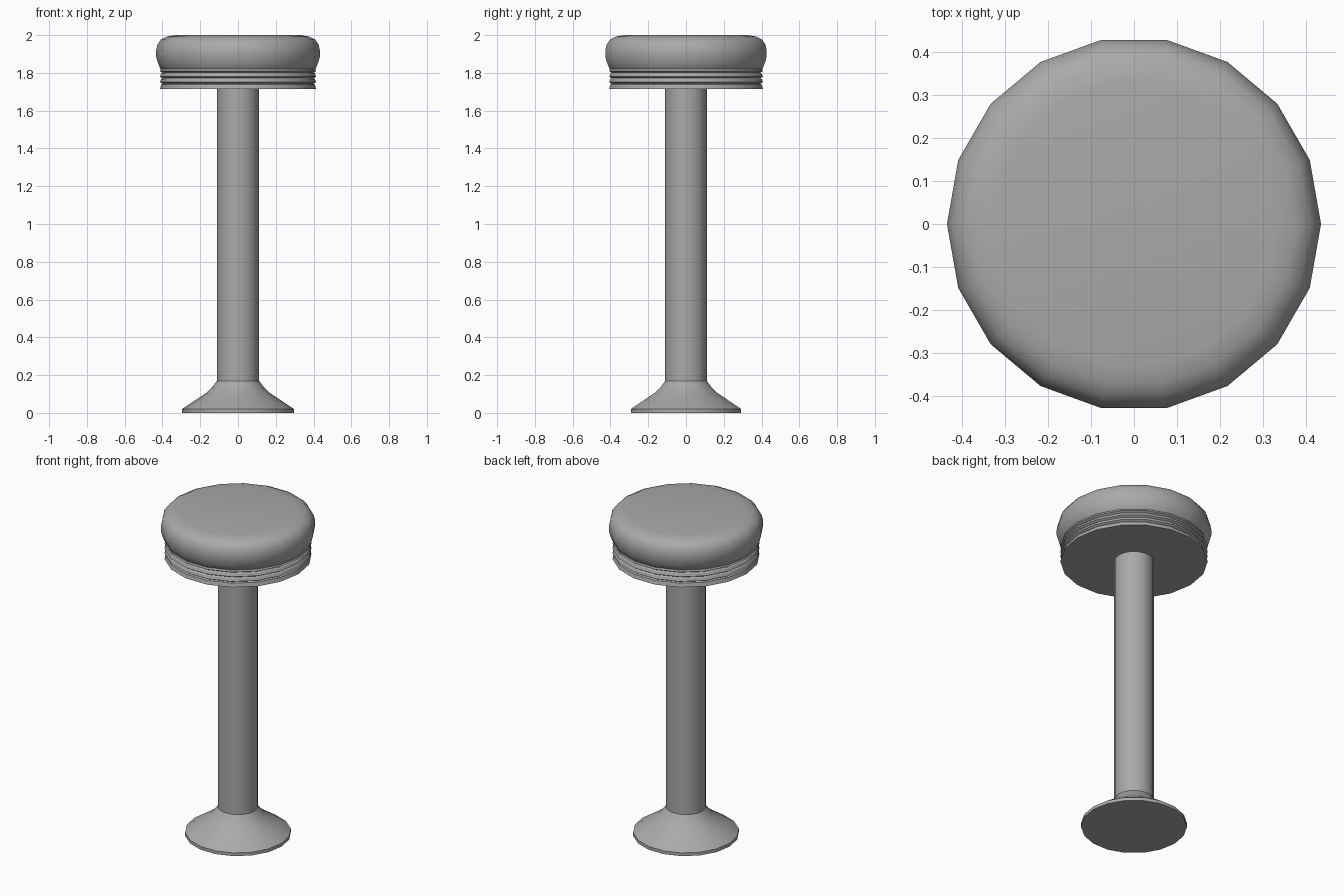
import bpy
import bmesh
import math

if "Cube" in bpy.data.objects:
    bpy.data.objects.remove(bpy.data.objects["Cube"])

SIDES = 18

grey = bpy.data.materials.new("plain grey")
grey.use_nodes = True
colour = (0.4, 0.4, 0.4, 1)
grey.diffuse_color = colour
grey.node_tree.nodes["Principled BSDF"].inputs["Base Color"].default_value = colour


def lathe(name, profile, angle=35):
    """Turn a (radius, height) profile, bottom to top, into a closed solid."""
    bm = bmesh.new()
    rings = []
    for r, z in profile:
        turns = [2 * math.pi * i / SIDES for i in range(SIDES)]
        rings.append([bm.verts.new((r * math.cos(a), r * math.sin(a), z)) for a in turns])
    for low, high in zip(rings, rings[1:]):
        for i in range(SIDES):
            j = (i + 1) % SIDES
            bm.faces.new((low[i], low[j], high[j], high[i]))
    bm.faces.new(rings[0][::-1])
    bm.faces.new(rings[-1])
    mesh = bpy.data.meshes.new(name)
    bm.to_mesh(mesh)
    bm.free()
    mesh.materials.append(grey)
    obj = bpy.data.objects.new(name, mesh)
    bpy.context.collection.objects.link(obj)
    bpy.ops.object.select_all(action="DESELECT")
    obj.select_set(True)
    bpy.context.view_layer.objects.active = obj
    bpy.ops.object.shade_smooth_by_angle(angle=math.radians(angle))
    return obj


# Flared floor base
lathe("base", [(0.297, 0), (0.297, 0.02), (0.23, 0.065), (0.165, 0.108),
               (0.135, 0.138), (0.112, 0.17)])

# Straight column
lathe("column", [(0.112, 0.168), (0.112, 1.72)])

# Ribbed trim band: each rib leans outward below a narrow groove
ribs = [(0.413, 1.715), (0.407, 1.738)]
for k in range(3):
    z = 1.743 + 0.029 * k
    ribs += [(0.400, z), (0.413, z + 0.008), (0.407, z + 0.024)]
lathe("trim_band", ribs, 20)

# Rounded cushion
lathe("cushion", [(0.398, 1.81), (0.411, 1.822), (0.425, 1.855), (0.433, 1.885),
                  (0.434, 1.915), (0.427, 1.95), (0.408, 1.977), (0.375, 1.993),
                  (0.33, 2.0)], 40)
